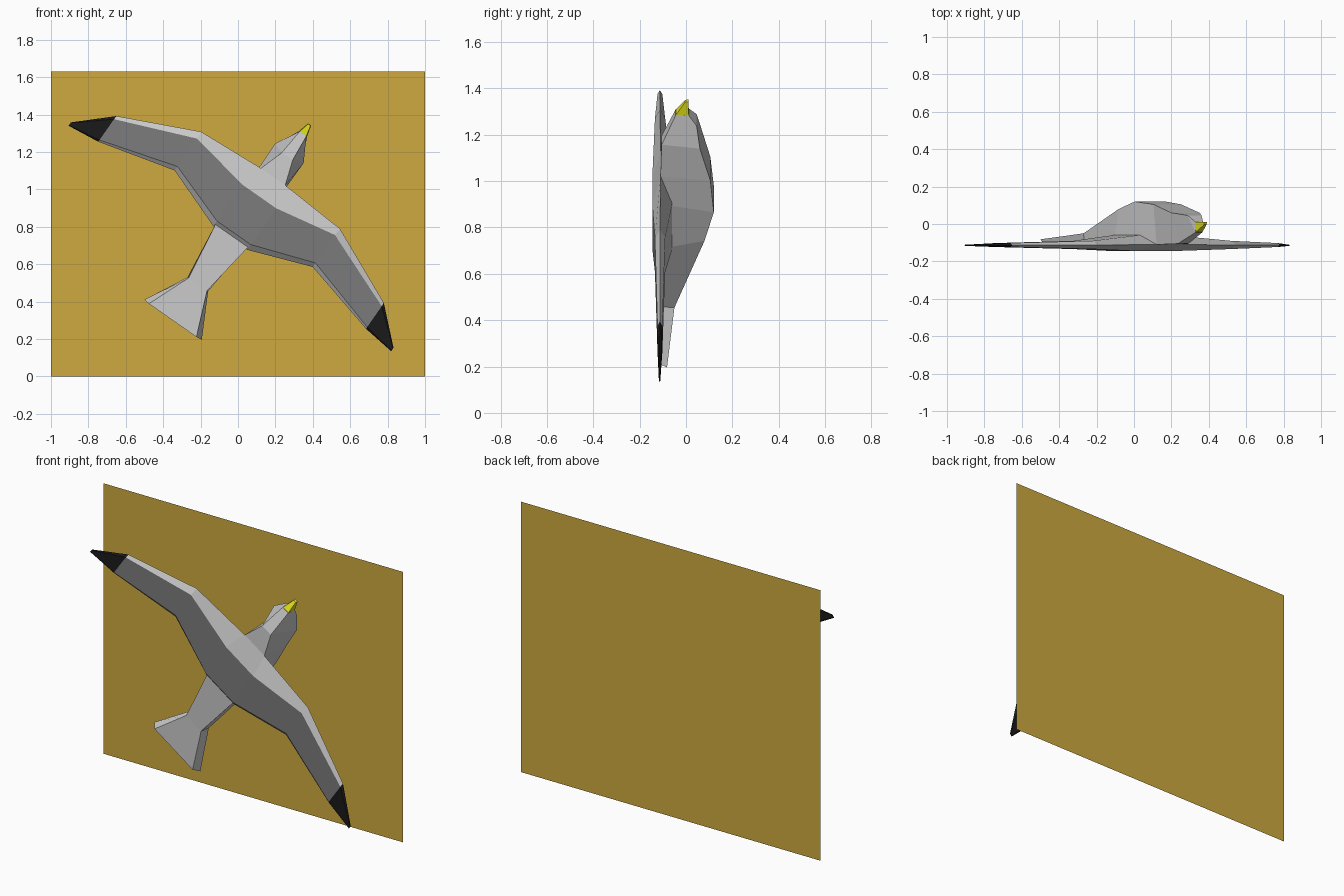
import bpy, bmesh
from mathutils import Vector

if "Cube" in bpy.data.objects:
    bpy.data.objects.remove(bpy.data.objects["Cube"])

# Bird frame: u runs tail to beak, v runs across the wings, y is depth
ORIGIN = Vector((-0.04, 0, 0.7425))
U = Vector((0.5728, 0, 0.8197))
V = Vector((0.8197, 0, -0.5728))


def place(u, v, y):
    return ORIGIN + U * u + V * v + Vector((0, y, 0))


def material(name, rgb):
    m = bpy.data.materials.new(name)
    m.diffuse_color = (*rgb, 1)
    m.use_nodes = True
    m.node_tree.nodes["Principled BSDF"].inputs["Base Color"].default_value = m.diffuse_color
    return m


def loft(name, rings, mats=(), pick=None):
    """Skin a list of equal rings; pick(segment, side) gives the material slot."""
    bm = bmesh.new()
    rows = [[bm.verts.new(place(*p)) for p in r] for r in rings]
    n = len(rows[0])
    for s in range(len(rows) - 1):
        for i in range(n):
            j = (i + 1) % n
            f = bm.faces.new((rows[s][i], rows[s][j], rows[s + 1][j], rows[s + 1][i]))
            f.material_index = pick(s, i) if pick else 0
    for row, s in ((rows[0], 0), (rows[-1], len(rows) - 2)):
        f = bm.faces.new(row)
        f.material_index = pick(s, 0) if pick else 0
    bmesh.ops.recalc_face_normals(bm, faces=bm.faces)
    me = bpy.data.meshes.new(name)
    bm.to_mesh(me)
    bm.free()
    for m in mats:
        me.materials.append(m)
    ob = bpy.data.objects.new(name, me)
    bpy.context.collection.objects.link(ob)
    return ob


light = material("light_feather", (0.8, 0.8, 0.8))
dark = material("dark_feather", (0.2, 0.2, 0.2))
black = material("black_tip", (0.01, 0.01, 0.01))
yellow = material("beak_yellow", (0.75, 0.75, 0.01))
ochre = material("board_ochre", (0.62, 0.4, 0.05))

# Backing board: a single sheet behind the bird
bpy.ops.mesh.primitive_plane_add(size=1, location=(0, 0.145, 0.815), rotation=(1.570796, 0, 0))
board = bpy.context.object
board.name = "backing_board"
board.scale = (2, 1.63, 1)
board.data.materials.append(ochre)


# Body, tail and head: four-cornered sections along the axis
def section(back, belly):
    (ub, vb, yb), (ul, vl, yl) = back, belly
    return [(ub, -vb, yb), (ub, vb, yb), (ul, vl, yl), (ul, -vl, yl)]


body = [
    section((-0.54, 0.155, -0.115), (-0.536, 0.187, -0.082)),
    section((-0.305, 0.06, -0.115), (-0.305, 0.067, -0.05)),
    section((0.03, 0.109, -0.125), (0.07, 0.1, 0.08)),
    section((0.268, 0.1, -0.135), (0.22, 0.1, 0.12)),
    section((0.395, 0.08, -0.11), (0.38, 0.09, 0.105)),
    section((0.53, 0.035, -0.105), (0.55, 0.0925, 0.06)),
    section((0.675, 0.022, -0.045), (0.635, 0.045, 0.046)),
    section((0.678, 0.022, -0.045), (0.678, 0.026, 0.012)),
]
loft("body", body)

# Beak
loft("beak", [
    section((0.675, 0.022, -0.045), (0.678, 0.026, 0.012)),
    section((0.735, 0.008, -0.004), (0.738, 0.01, 0.01)),
], [yellow])

# Wings: (v, v at leading edge, u lead, u ridge, u rear ridge, u trail, y top, y edge, y under)
half = [
    (0.110, 0.082, 0.397, 0.268, 0.031, -0.003, -0.145, -0.110, -0.060),
    (0.450, 0.453, 0.374, 0.331, 0.149, 0.123, -0.134, -0.112, -0.090),
    (0.873, 0.871, 0.184, 0.162, 0.026, 0.015, -0.123, -0.113, -0.102),
    (1.052, 1.052, 0.016, 0.013, -0.003, -0.006, -0.117, -0.114, -0.111),
]


def wing_ring(st, side):
    v, vl, lead, r1, r2, trail, top, edge, under = st
    v, vl = v * side, vl * side
    return [(lead, vl, edge), (r1, v, top), (r2, v, top),
            (trail, v, edge), (r2, v, under), (r1, v, under)]


rings = [wing_ring(s, -1) for s in reversed(half)] + [wing_ring(s, 1) for s in half]
loft("wings", rings, [light, dark, black],
     lambda s, i: 2 if s in (0, 6) else (1 if i == 1 else 0))
